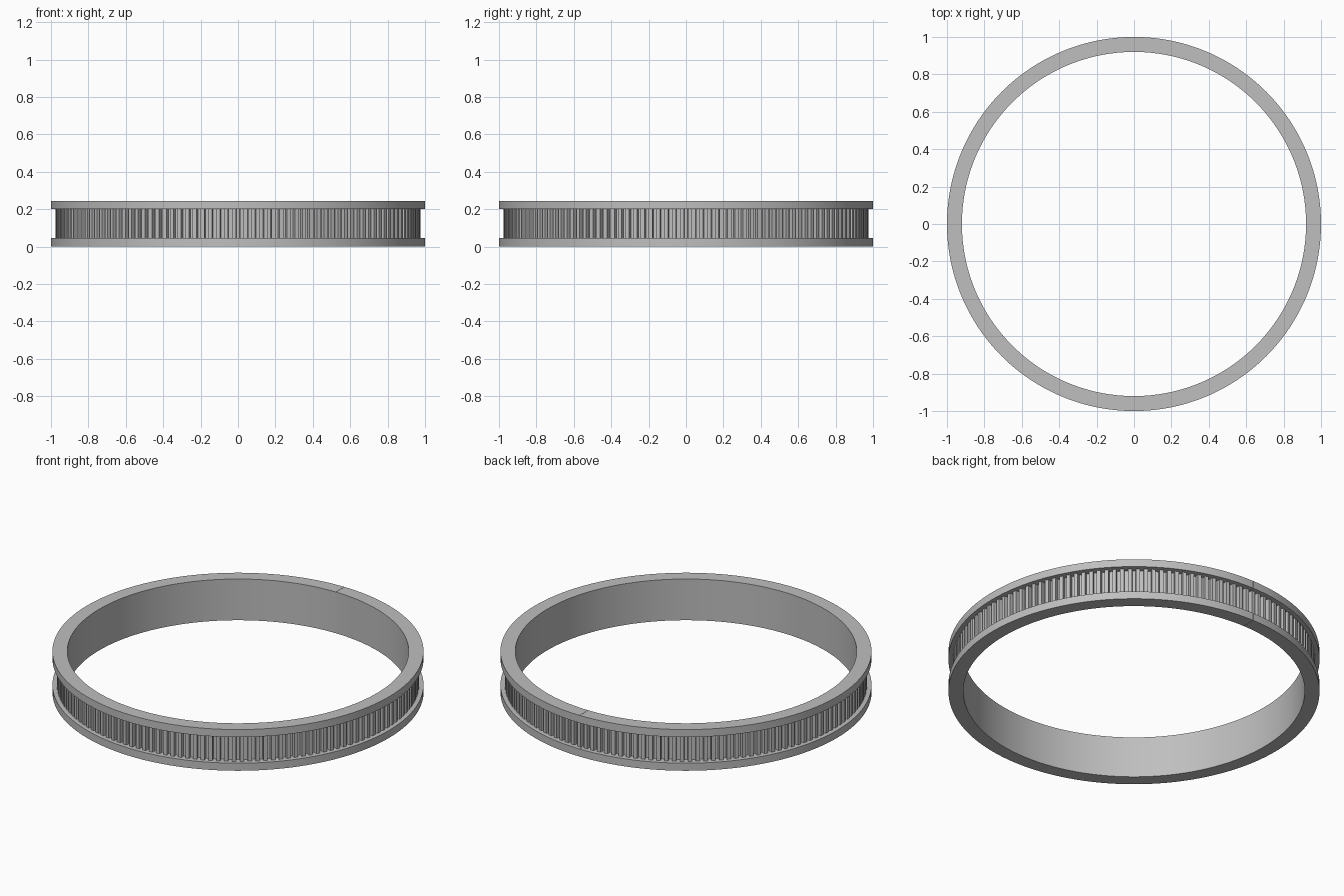
import bpy, bmesh
from math import pi, sin, cos, tau
from mathutils import Matrix, Vector

cube = bpy.data.objects.get("Cube")
if cube:
    bpy.data.objects.remove(cube, do_unlink=True)

OUTER, INNER, FLOOR, TOOTH = 1.0, 0.92, 0.952, 0.976
HEIGHT, LIP = 0.245, 0.045
TEETH, STEPS, GAP = 144, 192, 0.0008

grey = bpy.data.materials.new("plain grey")
grey.use_nodes = True
colour = (0.52, 0.52, 0.52, 1)
grey.diffuse_color = colour
grey.node_tree.nodes["Principled BSDF"].inputs["Base Color"].default_value = colour


def finish(bm, name):
    bmesh.ops.recalc_face_normals(bm, faces=bm.faces)
    mesh = bpy.data.meshes.new(name)
    bm.to_mesh(mesh)
    bm.free()
    mesh.materials.append(grey)
    obj = bpy.data.objects.new(name, mesh)
    bpy.context.collection.objects.link(obj)
    return obj


# Channel-shaped band swept round from a hairline split at the back
profile = [(INNER, 0), (OUTER, 0), (OUTER, LIP), (FLOOR, LIP),
           (FLOOR, HEIGHT - LIP), (OUTER, HEIGHT - LIP), (OUTER, HEIGHT), (INNER, HEIGHT)]
bm = bmesh.new()
turn = Matrix.Rotation(pi / 2 + GAP, 3, 'Z')
start = bm.faces.new([bm.verts.new(turn @ Vector((r, 0, z))) for r, z in profile])
end = bmesh.ops.duplicate(bm, geom=[start])["geom"]
bmesh.ops.spin(bm, geom=start.edges[:], cent=(0, 0, 0), axis=(0, 0, 1),
               angle=tau - 2 * GAP, steps=STEPS)
bmesh.ops.rotate(bm, verts=[v for v in end if isinstance(v, bmesh.types.BMVert)],
                 cent=(0, 0, 0), matrix=Matrix.Rotation(-2 * GAP, 3, 'Z'))
bmesh.ops.remove_doubles(bm, verts=bm.verts, dist=0.0001)
band = finish(bm, "channel_band")
bpy.context.view_layer.objects.active = band
band.select_set(True)
bpy.ops.object.shade_smooth_by_angle(angle=pi / 6)

# Upright gripping teeth in the channel
bm = bmesh.new()
pitch = tau / TEETH
section = [(FLOOR - 0.004, -0.3), (TOOTH, -0.25), (TOOTH, 0.25), (FLOOR - 0.004, 0.3)]
for i in range(TEETH):
    a = pi / 2 + (i + 0.5) * pitch
    rows = [[bm.verts.new((r * cos(a + t * pitch), r * sin(a + t * pitch), z))
             for r, t in section] for z in (LIP, HEIGHT - LIP)]
    for j in range(3):
        bm.faces.new((rows[0][j], rows[0][j + 1], rows[1][j + 1], rows[1][j]))
finish(bm, "channel_teeth")
